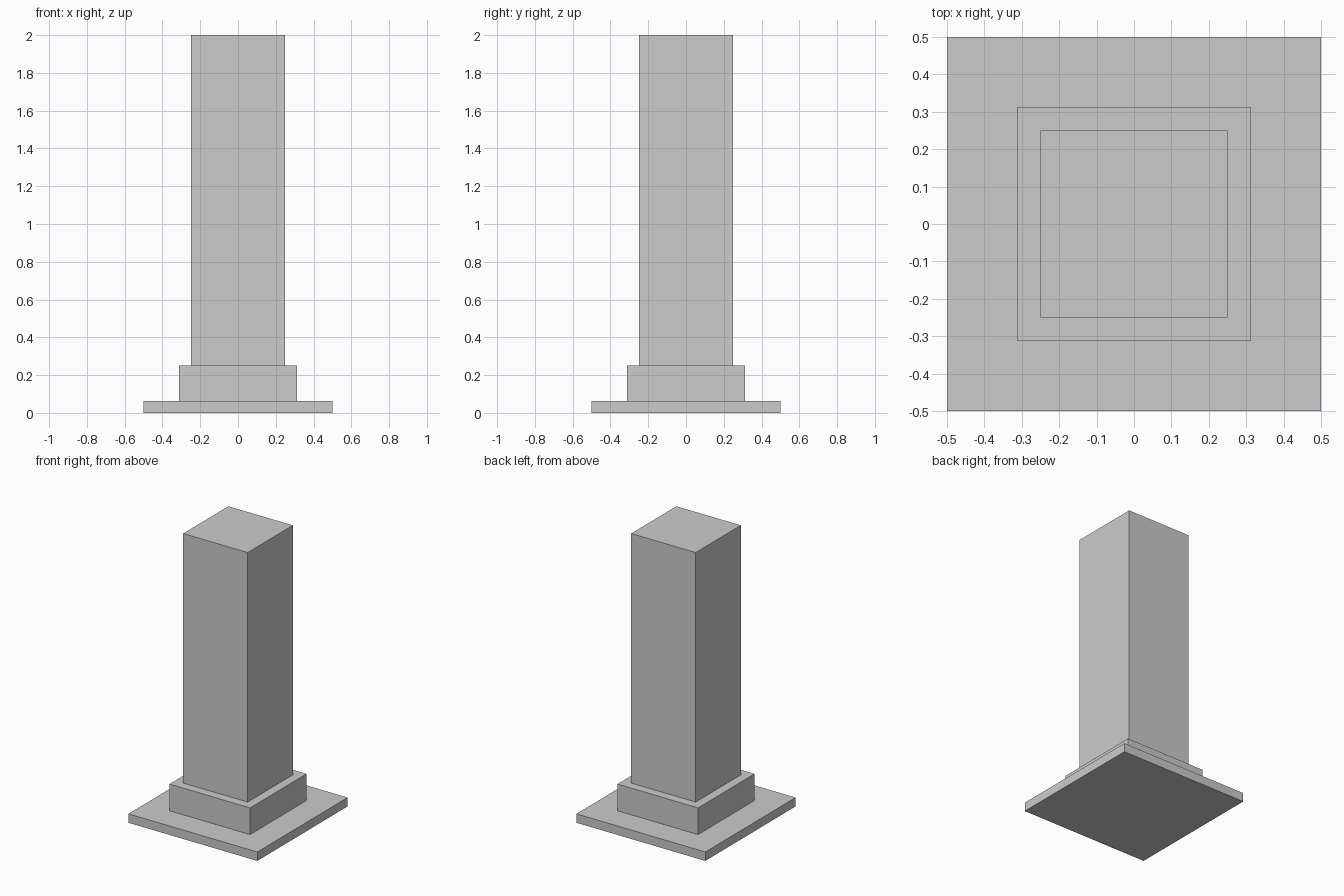
import bpy

if "Cube" in bpy.data.objects:
    bpy.data.objects.remove(bpy.data.objects["Cube"])


def block(name, width, z0, z1):
    """Square block centred on the z axis, spanning z0 to z1."""
    bpy.ops.mesh.primitive_cube_add(size=1, location=(0, 0, (z0 + z1) / 2))
    obj = bpy.context.object
    obj.name = name
    obj.scale = (width, width, z1 - z0)
    bpy.ops.object.transform_apply(location=False, rotation=False, scale=True)
    return obj


# Pillar stacked from the ground up
block("base_plate", 1.0, 0.0, 0.0625)
block("plinth", 0.625, 0.0625, 0.25)
block("shaft", 0.5, 0.25, 2.0)
